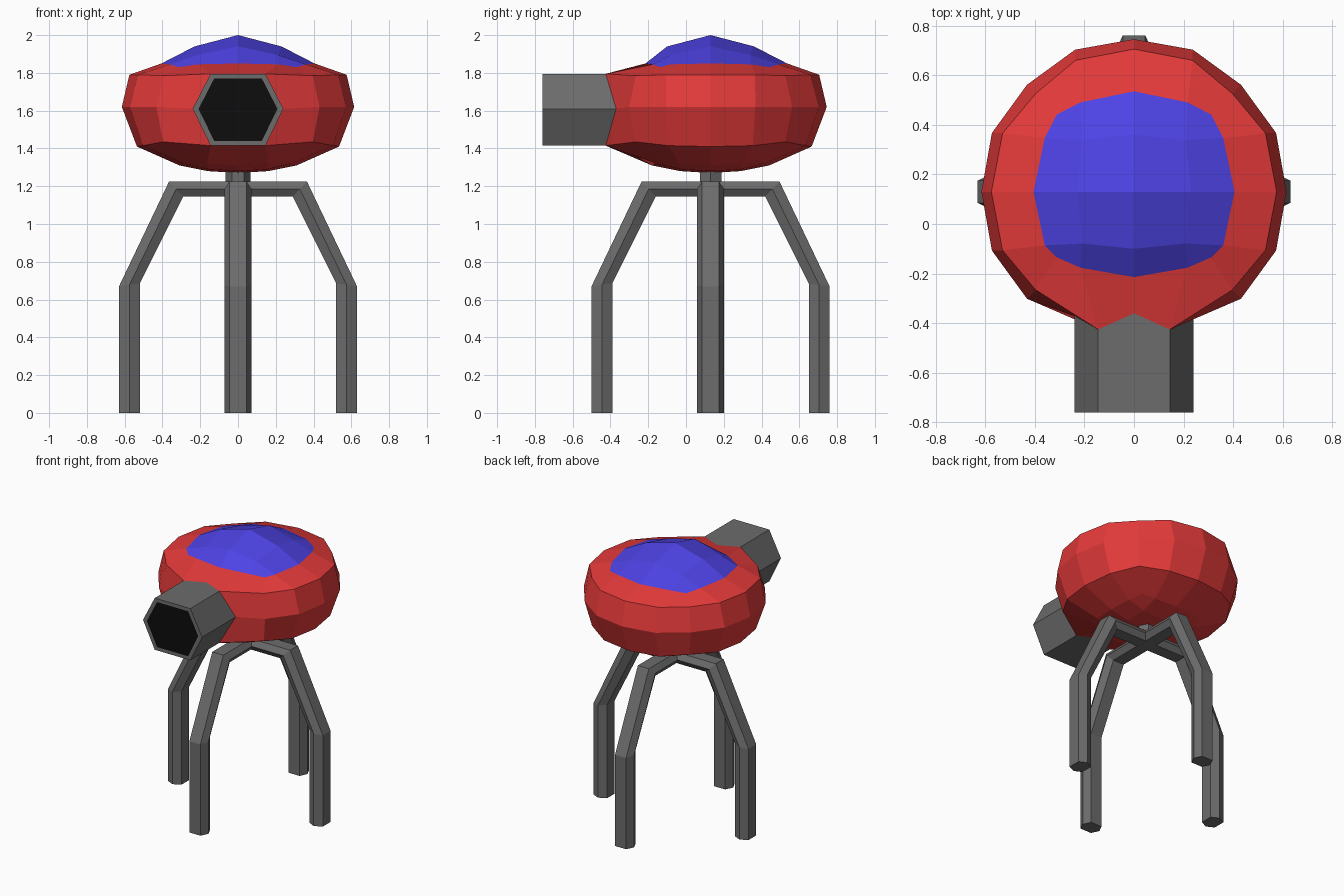
import bpy
import bmesh
from math import cos, sin, radians, atan2, hypot
from mathutils import Vector

cube = bpy.data.objects.get("Cube")
if cube:
    bpy.data.objects.remove(cube)


def material(name, rgb):
    m = bpy.data.materials.new(name)
    m.use_nodes = True
    m.diffuse_color = (*rgb, 1)
    m.node_tree.nodes["Principled BSDF"].inputs["Base Color"].default_value = (*rgb, 1)
    return m


RED = material("red_shell", (0.78, 0.042, 0.042))
BLUE = material("blue_canopy", (0.075, 0.055, 0.78))
GREY = material("grey_metal", (0.15, 0.15, 0.15))
BLACK = material("black_bore", (0.004, 0.004, 0.004))

MID_Y = 0.13    # centre of the body and legs
MID_Z = 1.62    # widest level of the body


def finish(bm, name, mats):
    bmesh.ops.recalc_face_normals(bm, faces=bm.faces)
    mesh = bpy.data.meshes.new(name)
    bm.to_mesh(mesh)
    bm.free()
    for m in mats:
        mesh.materials.append(m)
    ob = bpy.data.objects.new(name, mesh)
    bpy.context.collection.objects.link(ob)
    return ob


def loft(bm, rings):
    """Skin a list of equal closed rings; return the vertex rings."""
    vs = [[bm.verts.new(p) for p in ring] for ring in rings]
    for a, b in zip(vs, vs[1:]):
        n = len(a)
        for i in range(n):
            bm.faces.new((a[i], a[(i + 1) % n], b[(i + 1) % n], b[i]))
    return vs


# Body levels: heights at middle, quarter, corner; radii likewise; quarter angle
LEVELS = {
    2: ((.23, .225, .21), (.405, .42, .44), 31),
    1: ((.17, .17, .165), (.575, .58, .56), 24),
    0: ((0, 0, 0), (.615, .62, .61), 22.5),
    -1: ((-.21, -.205, -.185), (.535, .55, .56), 24),
    -2: ((-.31, -.30, -.28), (.31, .33, .36), 30),
}
# Inside the top and bottom patches: pole height, then ring heights and radii
CAPS = {2: (.38, (.32, .275), (.23, .295)), -2: (-.35, (-.34, -.33), (.16, .22))}


def socket(i, k):
    """Point of the opening where the barrel joins the body."""
    if k == 0:
        return Vector((.24 * i, -.37, 1.61))
    return Vector((.145 * i, -.425 if i else -.36, 1.605 + .19 * k))


def body_point(i, j, k):
    if j == -2 and abs(i) < 2 and abs(k) < 2 and (i or k):
        return socket(i, k)
    ring = max(abs(i), abs(j))
    off = min(abs(i), abs(j))
    if ring == 2:
        zs, rs, quarter = LEVELS[k]
        z, r = zs[off], rs[off]
        a = radians((0, quarter, 45)[off])
    elif ring == 1:
        z, r = CAPS[k][1][off], CAPS[k][2][off]
        a = radians(45 * off)
    else:
        return Vector((0, MID_Y, MID_Z + CAPS[k][0]))
    big, small = r * cos(a), r * sin(a)
    x, y = (big, small) if abs(i) >= abs(j) else (small, big)
    x = x if i > 0 else -x
    y = y if j > 0 else -y
    if i == 0:
        x = 0
    if j == 0:
        y = 0
    if k == 2 and j == -2:
        y *= .85
    return Vector((x, y + MID_Y, z + MID_Z))


# Body: rounded cube grid, open at the front, with the top patch as canopy
bm = bmesh.new()
bmesh.ops.create_cube(bm, size=4)
bmesh.ops.subdivide_edges(bm, edges=bm.edges, cuts=3, use_grid_fill=True)
grid = {v: tuple(round(c) for c in v.co) for v in bm.verts}
front = []
for f in bm.faces:
    g = [grid[v] for v in f.verts]
    f.material_index = int(all(p[2] == 2 for p in g))
    if all(p[1] == -2 and abs(p[0]) < 2 and abs(p[2]) < 2 for p in g):
        front.append(f)
for v, p in grid.items():
    v.co = body_point(*p)
bmesh.ops.delete(bm, geom=front, context='FACES')
finish(bm, "body", [RED, BLUE])

# Barrel: walls from the socket to the muzzle, rim and black bore
around = sorted(((i, k) for i in (-1, 0, 1) for k in (-1, 0, 1) if i or k),
                key=lambda p: atan2(p[1], p[0]))
base = [socket(i, k) for i, k in around]
mouth = [Vector((p.x, -.76, p.z)) for p in base]
hub = Vector((0, -.76, 1.606))
rim = [hub + (p - hub) * .87 for p in mouth]
bm = bmesh.new()
rings = loft(bm, [base, mouth, rim])
bm.faces.new(rings[-1]).material_index = 1
finish(bm, "barrel", [GREY, BLACK])

# Legs: six-sided bars, each running from the foot over the knee to the hub.
# Every station gives the outer and inner edge as (reach, height).
STATIONS = [((.63, 0), (.52, 0)), ((.63, .67), (.52, .685)),
            ((.365, 1.225), (.29, 1.145)), ((0, 1.225), (0, 1.145))]


def leg(name, dx, dy):
    out, side = Vector((dx, dy, 0)), Vector((-dy, dx, 0))
    centre = Vector((0, MID_Y, 0))
    rings = []
    for (ro, zo), (ri, zi) in STATIONS:
        outer = centre + out * ro + Vector((0, 0, zo))
        inner = centre + out * ri + Vector((0, 0, zi))
        middle = (outer + inner) / 2
        rings.append([outer - side * .045, outer + side * .045, middle + side * .072,
                      inner + side * .045, inner - side * .045, middle - side * .072])
    bm = bmesh.new()
    vs = loft(bm, rings)
    bm.faces.new(vs[0])
    bm.faces.new(vs[-1])
    finish(bm, name, [GREY])


for name, dx, dy in (("front_leg", 0, -1), ("back_leg", 0, 1),
                     ("left_leg", 1, 0), ("right_leg", -1, 0)):
    leg(name, dx, dy)

# Neck: short post between the leg hub and the body
bm = bmesh.new()
posts = [[Vector((.066 * cos(radians(60 * n)), MID_Y + .066 * sin(radians(60 * n)), z))
          for n in range(6)] for z in (1.17, 1.31)]
vs = loft(bm, posts)
bm.faces.new(vs[0])
bm.faces.new(vs[1])
finish(bm, "neck", [GREY])
